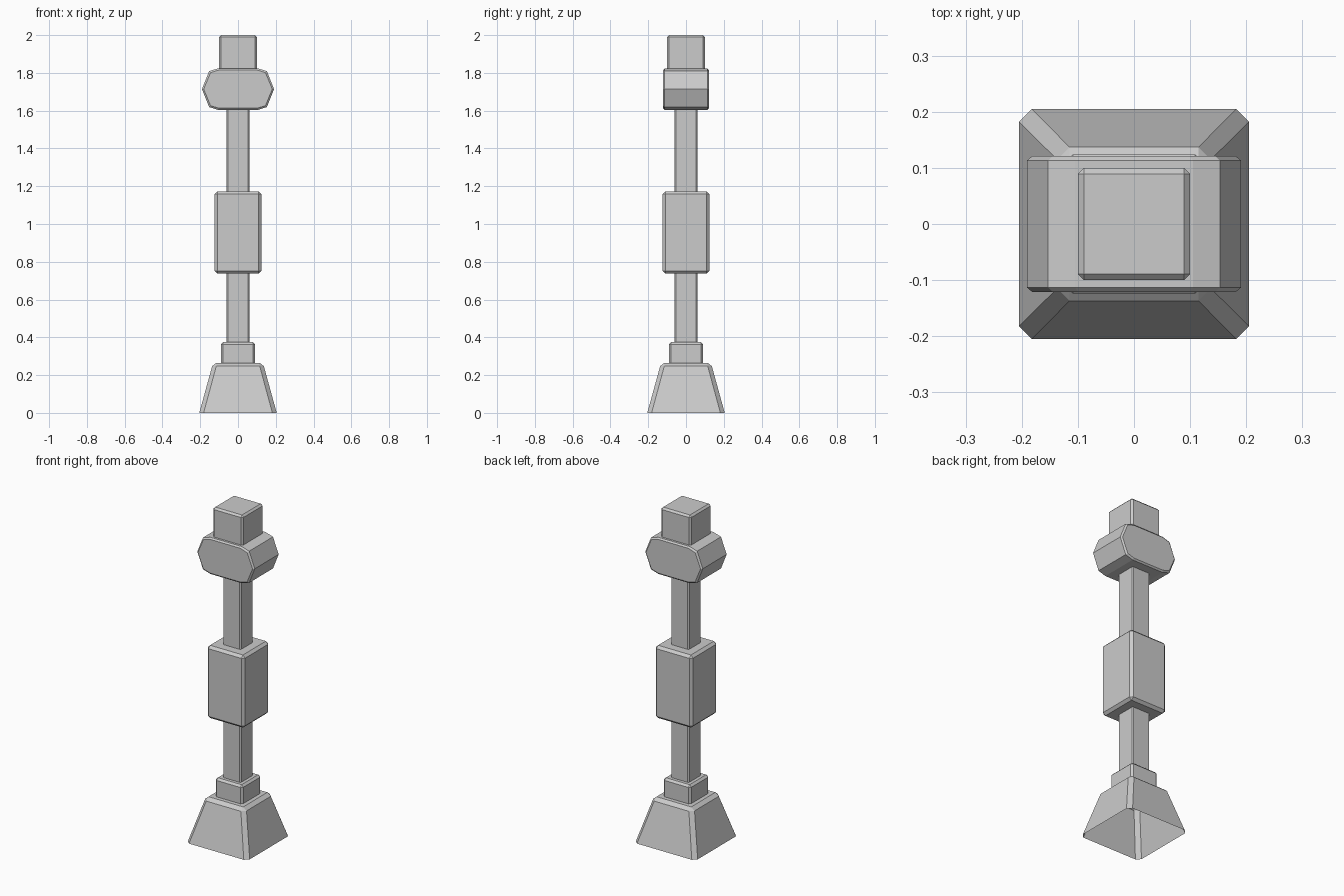
import bpy, bmesh

if "Cube" in bpy.data.objects:
    bpy.data.objects.remove(bpy.data.objects["Cube"])


def loft(name, rings, cap_start=True, cap_end=True):
    """Skin a stack of equal-length point rings into one flat-shaded object."""
    bm = bmesh.new()
    loops = [[bm.verts.new(p) for p in ring] for ring in rings]
    n = len(loops[0])
    for a, b in zip(loops, loops[1:]):
        for i in range(n):
            j = (i + 1) % n
            bm.faces.new((a[i], a[j], b[j], b[i]))
    if cap_start:
        bm.faces.new(loops[0][::-1])
    if cap_end:
        bm.faces.new(loops[-1])
    bmesh.ops.remove_doubles(bm, verts=bm.verts, dist=1e-5)
    bmesh.ops.recalc_face_normals(bm, faces=bm.faces)
    mesh = bpy.data.meshes.new(name)
    bm.to_mesh(mesh)
    bm.free()
    obj = bpy.data.objects.new(name, mesh)
    bpy.context.collection.objects.link(obj)
    return obj


def ring(half, flat, z):
    """Square of half-width 'half' whose sides stay flat out to 'flat'."""
    h, f = half, flat
    return [(h, -f, z), (h, f, z), (f, h, z), (-f, h, z),
            (-h, f, z), (-h, -f, z), (-f, -h, z), (f, -h, z)]


def block(name, half, bevel, z0, z1, bevel_bottom=False):
    """Upright box with chamfered side edges and chamfered ends."""
    f = half - bevel
    rings = [ring(half, f, z0), ring(half, f, z1 - bevel), ring(f, f, z1)]
    if bevel_bottom:
        rings[0] = ring(half, f, z0 + bevel)
        rings.insert(0, ring(f, f, z0))
    return loft(name, rings)


# Flared foot, hollow underneath
loft("base", [ring(0.205, 0.182, 0.0), ring(0.137, 0.115, 0.247),
              ring(0.115, 0.115, 0.265)], cap_start=False)

# Collar, shaft, grip and top block
block("collar", 0.091, 0.012, 0.262, 0.375)
block("shaft", 0.06, 0.007, 0.37, 1.61)
block("grip", 0.124, 0.015, 0.737, 1.173, bevel_bottom=True)
block("top_block", 0.1, 0.011, 1.82, 2.0)

# Ten-sided head, lofted front to back with chamfered rims
ZC = 1.714
right = [(0.105, -0.11), (0.153, -0.095), (0.191, 0.0), (0.153, 0.095), (0.105, 0.11)]
profile = right + [(-x, z) for x, z in reversed(right)]


def head_ring(y, sx, sz):
    return [(x * sx, y, ZC + z * sz) for x, z in profile]


loft("head", [head_ring(-0.121, 0.95, 0.92), head_ring(-0.113, 1, 1),
              head_ring(0.113, 1, 1), head_ring(0.121, 0.95, 0.92)])
